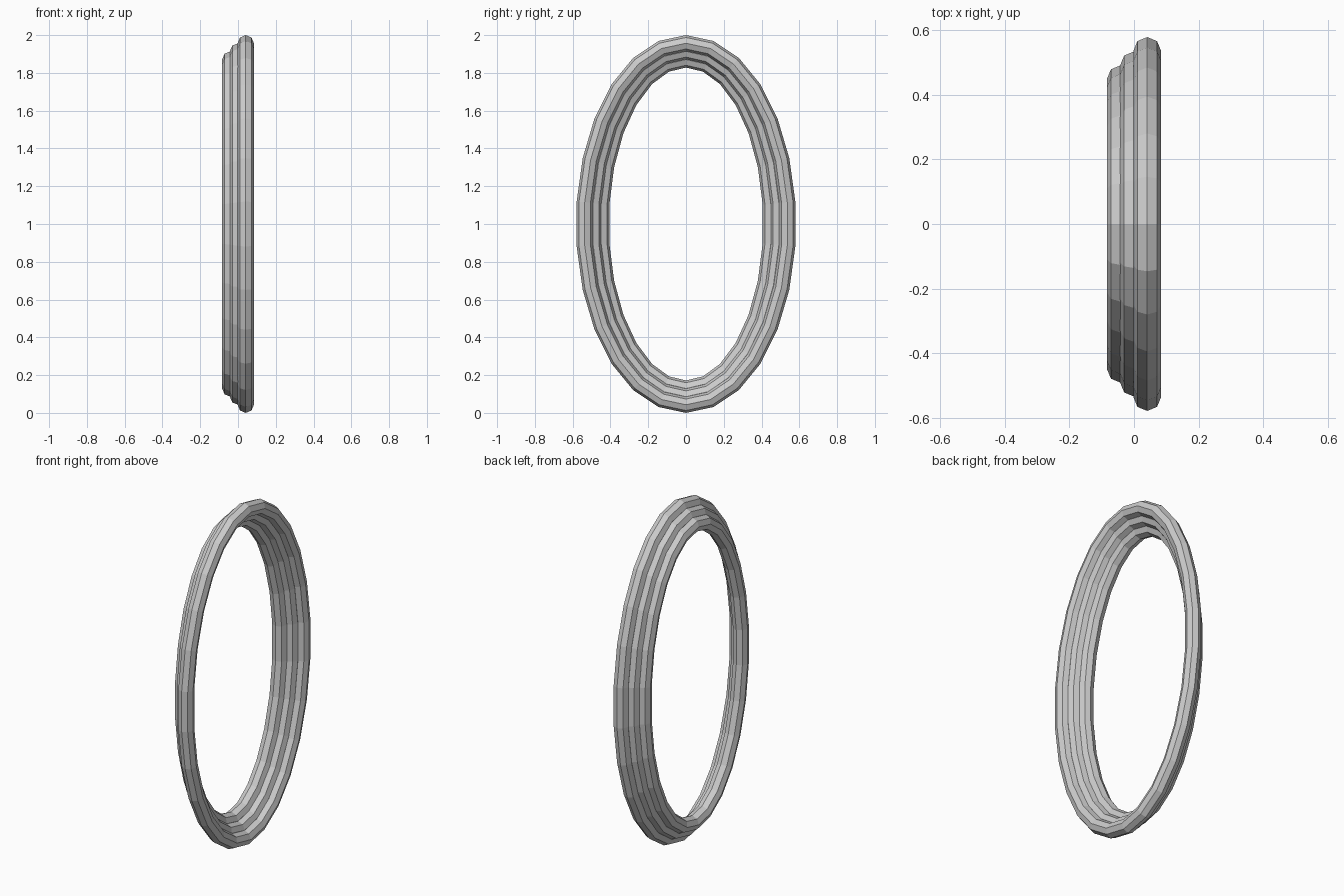
import bpy, bmesh
from math import sin, cos, pi
from mathutils import Vector

cube = bpy.data.objects.get("Cube")
if cube:
    bpy.data.objects.remove(cube)

SEGMENTS = 26   # steps around each oval
SIDES = 8       # sides of the tube
TUBE = 0.043    # tube radius

grey = bpy.data.materials.new("plain grey")
grey.use_nodes = True
colour = (0.6, 0.6, 0.6, 1)
grey.diffuse_color = colour
grey.node_tree.nodes["Principled BSDF"].inputs["Base Color"].default_value = colour


def oval_ring(name, x, half_width, half_height):
    """Sweep a faceted tube of constant thickness around an upright oval."""
    bm = bmesh.new()
    loops = []
    for i in range(SEGMENTS):
        a = 2 * pi * i / SEGMENTS
        centre = Vector((x, half_width * sin(a), 1 + half_height * cos(a)))
        outward = Vector((0, half_height * sin(a), half_width * cos(a))).normalized()
        loop = []
        for j in range(SIDES):
            b = 2 * pi * j / SIDES
            offset = outward * cos(b) + Vector((sin(b), 0, 0))
            loop.append(bm.verts.new(centre + offset * TUBE))
        loops.append(loop)
    for i in range(SEGMENTS):
        p, q = loops[i], loops[(i + 1) % SEGMENTS]
        for j in range(SIDES):
            k = (j + 1) % SIDES
            bm.faces.new((p[j], p[k], q[k], q[j]))
    bmesh.ops.recalc_face_normals(bm, faces=bm.faces)
    mesh = bpy.data.meshes.new(name)
    bm.to_mesh(mesh)
    bm.free()
    mesh.materials.append(grey)
    bpy.context.collection.objects.link(bpy.data.objects.new(name, mesh))


# Three nested rings, stepping inward toward -x
oval_ring("large_ring", 0.041, 0.54, 0.957)
oval_ring("middle_ring", 0.0, 0.495, 0.914)
oval_ring("small_ring", -0.041, 0.452, 0.871)
